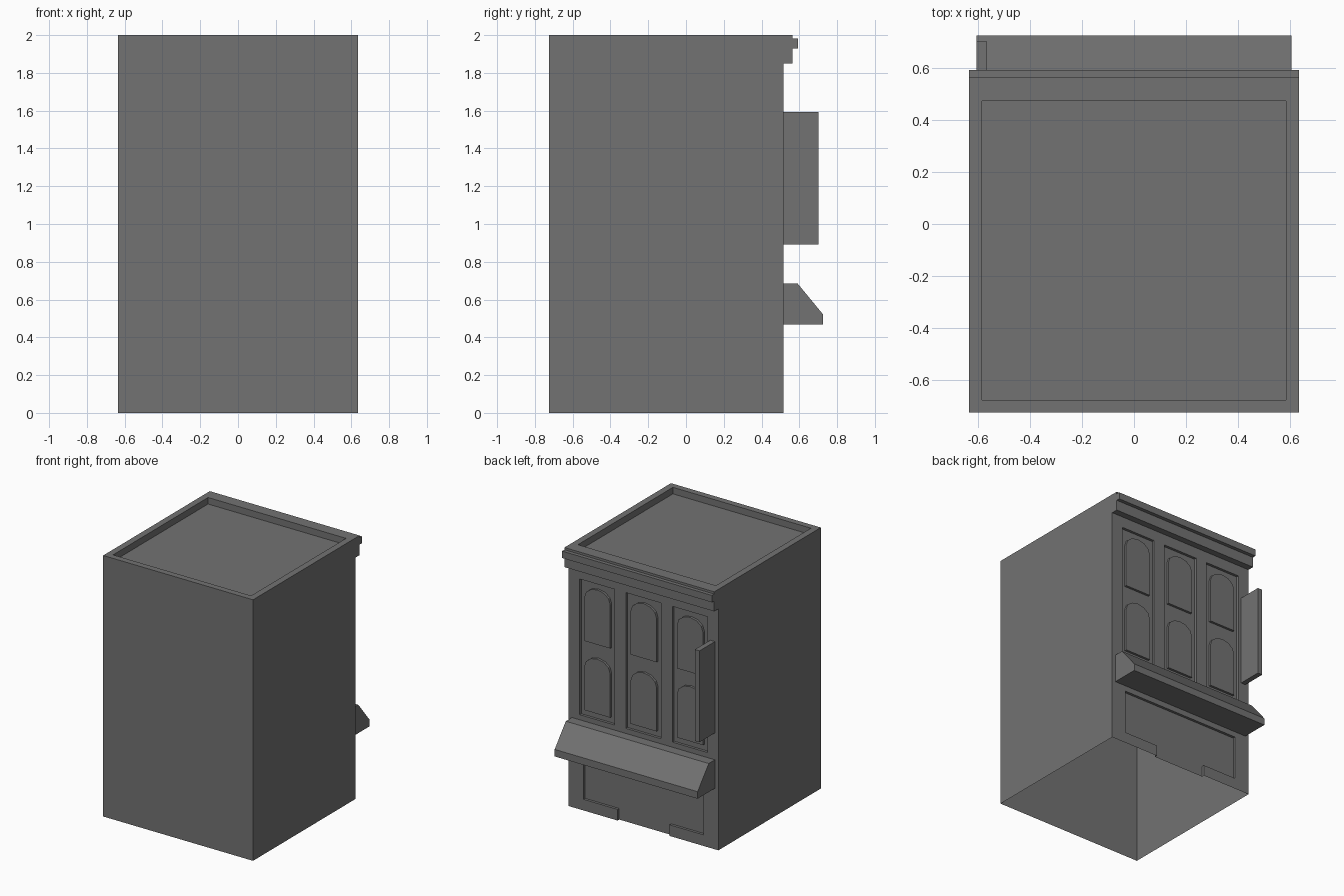
import bpy, bmesh, math

if "Cube" in bpy.data.objects:
    bpy.data.objects.remove(bpy.data.objects["Cube"])

FRONT = 0.515      # street wall plane (+y side)
INSET = 0.02       # depth of the facade recesses

grey = bpy.data.materials.new("dark_grey")
grey.diffuse_color = (0.17, 0.17, 0.17, 1)
grey.use_nodes = True
grey.node_tree.nodes["Principled BSDF"].inputs["Base Color"].default_value = grey.diffuse_color


def prism(name, outline, axis, a, b):
    """Extrude a 2D outline along an axis from a to b."""
    place = {"x": lambda p, t: (t, p[0], p[1]),
             "y": lambda p, t: (p[0], t, p[1]),
             "z": lambda p, t: (p[0], p[1], t)}[axis]
    bm = bmesh.new()
    start = [bm.verts.new(place(p, a)) for p in outline]
    end = [bm.verts.new(place(p, b)) for p in outline]
    bm.faces.new(start)
    bm.faces.new(end)
    n = len(outline)
    for i in range(n):
        j = (i + 1) % n
        bm.faces.new((start[i], start[j], end[j], end[i]))
    bmesh.ops.recalc_face_normals(bm, faces=bm.faces)
    mesh = bpy.data.meshes.new(name)
    bm.to_mesh(mesh)
    bm.free()
    mesh.materials.append(grey)
    obj = bpy.data.objects.new(name, mesh)
    bpy.context.collection.objects.link(obj)
    return obj


def rect(u0, u1, v0, v1):
    return [(u0, v0), (u1, v0), (u1, v1), (u0, v1)]


def cut(target, cutter):
    """Subtract a cutter, apply, and discard it."""
    cutter.hide_render = True
    mod = target.modifiers.new("cut", "BOOLEAN")
    mod.operation = "DIFFERENCE"
    mod.solver = "EXACT"
    mod.object = cutter
    bpy.context.view_layer.objects.active = target
    bpy.ops.object.modifier_apply(modifier=mod.name)
    bpy.data.objects.remove(cutter)


# Main block with a sunken roof behind a parapet
body = prism("building_body", rect(-0.635, 0.635, -0.725, FRONT), "z", 0, 2)
cut(body, prism("roof_cutter", rect(-0.585, 0.585, -0.677, 0.473), "z", 1.95, 2.1))

# Shopfront recess: wide window opening with a doorway down to the ground
half = [(0.22, -0.1), (0.22, 0.085), (0.51, 0.085), (0.51, 0.425)]
shop = half + [(-x, z) for x, z in reversed(half)]
cut(body, prism("shop_cutter", shop, "y", FRONT - INSET, FRONT + 0.1))

# Three tall bays, each with two raised arched windows
for bay, cx in enumerate((-0.393, 0, 0.393), 1):
    cut(body, prism("bay_cutter", rect(cx - 0.148, cx + 0.148, 0.725, 1.765),
                    "y", FRONT - INSET, FRONT + 0.1))
    for floor, z0 in (("lower", 0.77), ("upper", 1.3)):
        arch = [(cx + 0.11 * math.cos(math.pi * i / 6),
                 z0 + 0.335 + 0.085 * math.sin(math.pi * i / 6)) for i in range(7)]
        prism(f"{floor}_window_{bay}", [(cx - 0.11, z0), (cx + 0.11, z0)] + arch,
              "y", FRONT - INSET - 0.005, FRONT - 0.002)

# The shell is open underneath
bm = bmesh.new()
bm.from_mesh(body.data)
bmesh.ops.delete(bm, geom=[f for f in bm.faces if all(v.co.z < 0.001 for v in f.verts)],
                 context="FACES")
bm.to_mesh(body.data)
bm.free()

# Stepped cornice along the top of the street wall
prism("cornice", [(FRONT, 1.85), (0.565, 1.85), (0.565, 1.93), (0.593, 1.93),
                  (0.593, 1.983), (0.565, 1.983), (0.565, 2), (FRONT, 2)],
      "x", -0.635, 0.635)

# Sloped awning above the shopfront
prism("awning", [(FRONT, 0.468), (0.725, 0.468), (0.725, 0.522),
                 (0.59, 0.686), (FRONT, 0.686)], "x", -0.606, 0.606)

# Hanging blade sign
prism("blade_sign", rect(FRONT, 0.702, 0.892, 1.592), "x", -0.606, -0.566)
